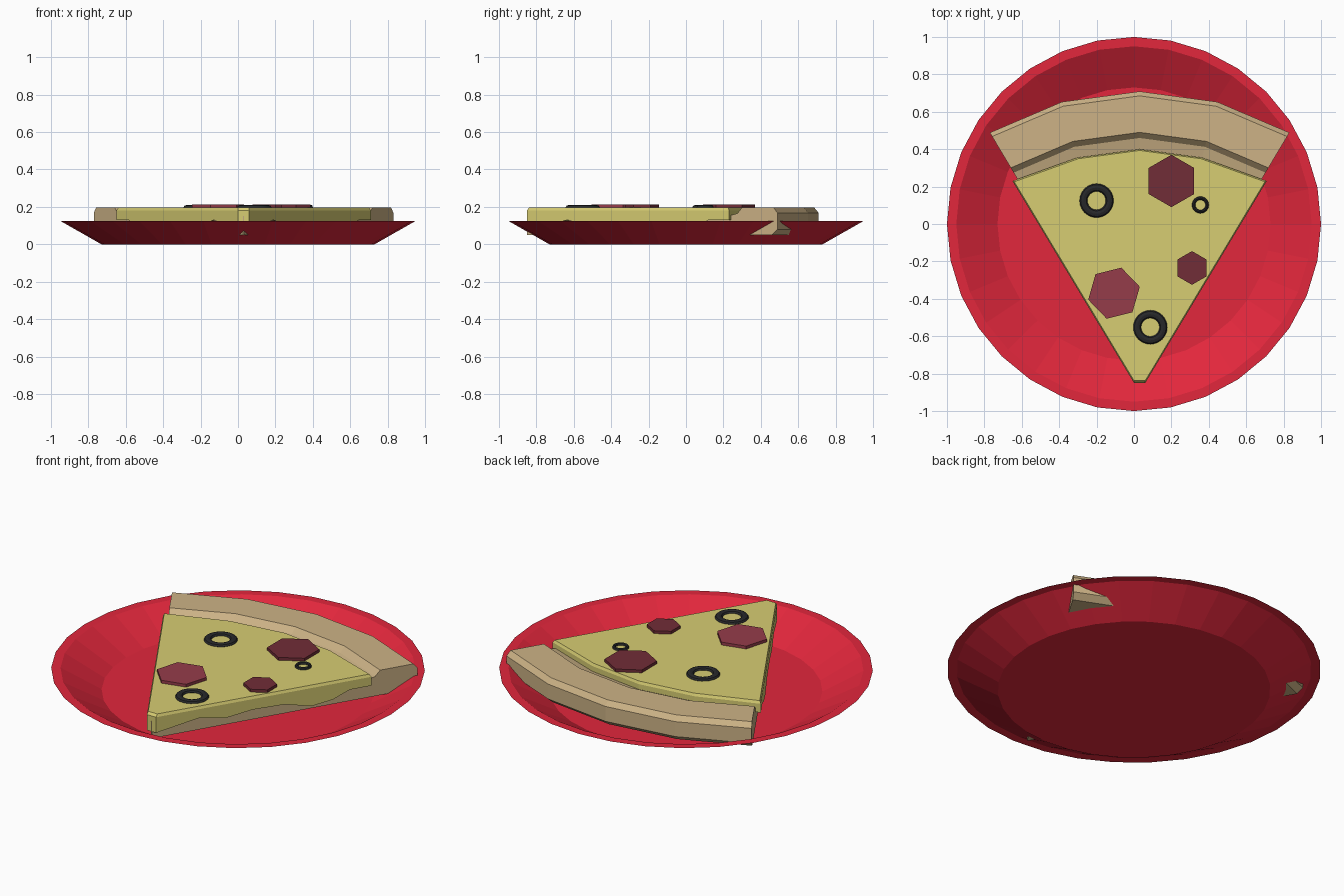
import bpy
from math import sin, cos, radians, tau

cube = bpy.data.objects.get("Cube")
if cube:
    bpy.data.objects.remove(cube)


def material(name, *rgb):
    m = bpy.data.materials.new(name)
    m.use_nodes = True
    m.diffuse_color = (*rgb, 1)
    m.node_tree.nodes["Principled BSDF"].inputs["Base Color"].default_value = (*rgb, 1)
    return m


RED = material("plate red", 0.76, 0.02, 0.045)
BREAD = material("baked crust", 0.61, 0.45, 0.24)
CHEESE = material("cheese yellow", 0.68, 0.61, 0.17)
DARK_MEAT = material("dark sausage", 0.165, 0.026, 0.038)
LIGHT_MEAT = material("light sausage", 0.30, 0.045, 0.068)
OLIVE = material("olive black", 0.02, 0.021, 0.023)


def build(name, verts, faces, mat):
    me = bpy.data.meshes.new(name)
    me.from_pydata(verts, [], faces)
    me.materials.append(mat)
    ob = bpy.data.objects.new(name, me)
    bpy.context.collection.objects.link(ob)
    return ob


def loft(name, rings, mat, cap_first=True, cap_last=True):
    """Join equal closed rings of points into a skin."""
    n = len(rings[0])
    faces = [(k * n + i, k * n + (i + 1) % n, (k + 1) * n + (i + 1) % n, (k + 1) * n + i)
             for k in range(len(rings) - 1) for i in range(n)]
    if cap_first:
        faces.append(tuple(reversed(range(n))))
    if cap_last:
        faces.append(tuple(range((len(rings) - 1) * n, len(rings) * n)))
    return build(name, [p for r in rings for p in r], faces, mat)


def circle(r, z, n, x=0, y=0, turn=0):
    return [(x + r * cos(tau * i / n + turn), y + r * sin(tau * i / n + turn), z)
            for i in range(n)]


# Thin plate: flat floor, sloping wall, flat lip
loft("plate", [circle(r, z, 32) for r, z in ((0.73, 0), (0.95, 0.125), (1, 0.125))],
     RED, cap_last=False)

# Bread base and raised crust: one profile swept about the tip of the slice
TIP_X, TIP_Y, HALF = 0.03, -0.855, 30.8
ANGLES = [HALF * k / 2 for k in (-2, -1, 0, 1, 2)]


def sector(r, a, z):
    return (TIP_X + r * sin(radians(a)), TIP_Y + r * cos(radians(a)), z)


profile = [(0.005, 0.05), (1.53, 0.05), (1.564, 0.08), (1.564, 0.168), (1.54, 0.197),
           (1.345, 0.197), (1.315, 0.165), (1.25, 0.15), (0.005, 0.15)]
loft("bread_and_crust", [[sector(r, a, z) for r, z in profile] for a in reversed(ANGLES)], BREAD)

# Cheese: skirt with an uneven melted edge, rounded over at the top
drips = [(0, 0.09), (0.1, 0.11), (0.2, 0.13), (0.32, 0.10), (0.45, 0.12),
         (0.6, 0.115), (0.72, 0.075), (0.82, 0.09), (0.9, 0.13), (1, 0.13)]


def side(sign):
    return [(TIP_X + sign * (0.03 + 0.65 * t), -0.85 + 1.08 * t, z) for t, z in drips]


edge = side(1) + [sector(1.255, a, 0.145) for a in reversed(ANGLES[1:-1])] + side(-1)[::-1]


def shrink(points, f, z=None):
    return [(TIP_X + (x - TIP_X) * f, -0.05 + (y + 0.05) * f, h if z is None else z)
            for x, y, h in points]


loft("cheese", [shrink(edge, 0.95), edge, shrink(edge, 1, 0.182), shrink(edge, 0.985, 0.197)],
     CHEESE, cap_first=False)

# Six-sided sausage slices
for name, x, y, r, turn, mat in (
        ("back_sausage", 0.2, 0.23, 0.14, 90, DARK_MEAT),
        ("right_sausage", 0.31, -0.235, 0.09, 90, DARK_MEAT),
        ("front_sausage", -0.107, -0.37, 0.142, 74, LIGHT_MEAT)):
    loft(name, [circle(r, z, 6, x, y, radians(turn)) for z in (0.19, 0.214)], mat)

# Olive rings
for name, x, y, major, minor in (("back_olive", -0.2, 0.125, 0.07, 0.021),
                                 ("front_olive", 0.087, -0.552, 0.07, 0.021),
                                 ("small_olive", 0.355, 0.102, 0.036, 0.009)):
    bpy.ops.mesh.primitive_torus_add(location=(x, y, 0.198), major_radius=major,
                                     minor_radius=minor, major_segments=24, minor_segments=8)
    ring = bpy.context.object
    ring.name = name
    ring.scale.z = 0.013 / minor
    ring.data.materials.append(OLIVE)
    bpy.ops.object.shade_smooth_by_angle()
